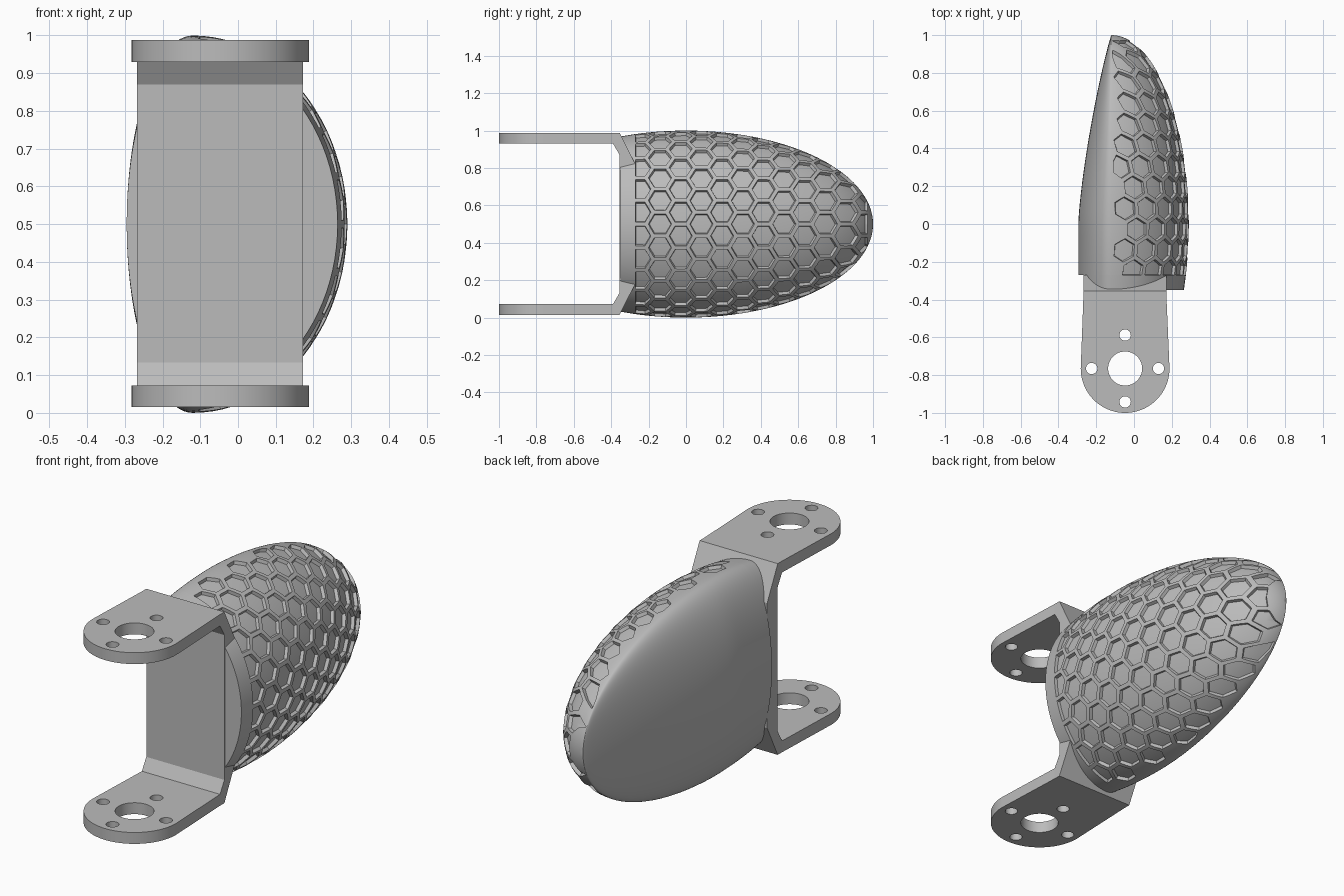
import bpy, bmesh, math
from mathutils import Vector

cube = bpy.data.objects.get("Cube")
if cube:
    bpy.data.objects.remove(cube, do_unlink=True)

grey = bpy.data.materials.new("plain_grey")
grey.use_nodes = True
grey.diffuse_color = (0.5, 0.5, 0.5, 1)
grey.node_tree.nodes["Principled BSDF"].inputs["Base Color"].default_value = (0.5, 0.5, 0.5, 1)

MID_X, MID_Z = -0.12, 0.5        # long axis of the shell
BULGE, HALF_H, BACK = 0.41, 0.5, 0.175
CUT_Y = -0.27                    # where the pattern and the back skin stop


def add_object(name, mesh):
    obj = bpy.data.objects.new(name, mesh)
    bpy.context.collection.objects.link(obj)
    mesh.materials.clear()
    mesh.materials.append(grey)
    return obj


def mesh_from(bm, name):
    bmesh.ops.recalc_face_normals(bm, faces=bm.faces[:])
    mesh = bpy.data.meshes.new(name)
    bm.to_mesh(mesh)
    bm.free()
    return mesh


def evaluated_mesh(obj):
    bpy.context.view_layer.update()
    graph = bpy.context.evaluated_depsgraph_get()
    return bpy.data.meshes.new_from_object(obj.evaluated_get(graph))


def smooth(obj, angle):
    bpy.ops.object.select_all(action='DESELECT')
    obj.select_set(True)
    bpy.context.view_layer.objects.active = obj
    bpy.ops.object.shade_smooth_by_angle(angle=math.radians(angle))


# Shell: half ellipsoid on the outside, shallower tapering back
def scale_at(y):
    return math.sqrt(max(0.0, 1 - y * y))


def ring(y, trimmed=False, segments=96):
    s = scale_at(y)
    back = BACK * (1 - max(y, 0) ** 1.35) ** 0.9
    points = []
    for i in range(segments):
        a = math.tau * i / segments
        x = MID_X + math.cos(a) * (BULGE * s if math.cos(a) > 0 else back)
        if trimmed:
            x = max(x, -0.262)
        points.append((x, y, MID_Z + HALF_H * s * math.sin(a)))
    return points


bm = bmesh.new()
start = math.asin(CUT_Y)
steps = 44
rings = [ring(-0.35, True), ring(CUT_Y - 0.001, True)]
rings += [ring(math.sin(start + (math.pi / 2 - start) * i / steps)) for i in range(steps)]
loops = [[bm.verts.new(p) for p in r] for r in rings]
for a, b in zip(loops, loops[1:]):
    for i in range(len(a)):
        j = (i + 1) % len(a)
        bm.faces.new((a[i], a[j], b[j], b[i]))
tip = bm.verts.new((MID_X, 1, MID_Z))
last = loops[-1]
for i in range(len(last)):
    bm.faces.new((last[i], last[(i + 1) % len(last)], tip))
bm.faces.new(loops[0])
shell = add_object("shell", mesh_from(bm, "shell"))

# Arc length along the unit cross-section, for wrapping the honeycomb
ARC_STEPS, MAX_ANGLE = 300, 1.54
arc = [0.0]
for i in range(ARC_STEPS):
    a = MAX_ANGLE * (i + 0.5) / ARC_STEPS
    arc.append(arc[-1] + math.hypot(BULGE * math.sin(a), HALF_H * math.cos(a)) * MAX_ANGLE / ARC_STEPS)


def angle_for(length):
    for i in range(ARC_STEPS):
        if arc[i + 1] >= length:
            return MAX_ANGLE * (i + (length - arc[i]) / (arc[i + 1] - arc[i])) / ARC_STEPS
    return MAX_ANGLE


def on_shell(y, v, offset):
    y = min(max(y, CUT_Y), 0.97)
    s = scale_at(y)
    a = math.copysign(angle_for(abs(v) / s), v)
    p = Vector((BULGE * s * math.cos(a), y, HALF_H * s * math.sin(a)))
    normal = Vector((p.x / BULGE ** 2, p.y, p.z / HALF_H ** 2)).normalized()
    return p + Vector((MID_X, 0, MID_Z)) + normal * offset


# Honeycomb recesses: one prism per cell, wrapped on the shell
PITCH = 0.128
cutter_bm = bmesh.new()


def add_prism(cy, cv):
    layers = []
    for radius, offset in ((0.058, -0.016), (0.067, 0.02)):
        flat = [(cy + radius * math.cos(k * math.pi / 3),
                 cv + radius * math.sin(k * math.pi / 3)) for k in range(6)]
        corners = [cutter_bm.verts.new(on_shell(y, v, offset)) for y, v in flat]
        inside = [min(max(y, CUT_Y), 0.97) for y, v in flat]
        my = sum(inside) / 6
        limit = arc[-1] * scale_at(my)
        mv = sum(min(max(v, -limit), limit) for y, v in flat) / 6
        layers.append((corners, cutter_bm.verts.new(on_shell(my, mv, offset))))
    (low, low_mid), (high, high_mid) = layers
    for i in range(6):
        j = (i + 1) % 6
        cutter_bm.faces.new((low[j], low[i], low_mid))
        cutter_bm.faces.new((high[i], high[j], high_mid))
        cutter_bm.faces.new((low[i], low[j], high[j]))
        cutter_bm.faces.new((low[i], high[j], high[i]))


for column in range(12):
    cy = -0.25 + column * PITCH * math.sqrt(3) / 2
    for row in range(-7, 8):
        cv = (row + (0.5 if column % 2 == 0 else 0)) * PITCH
        if abs(cv) < arc[-1] * scale_at(min(cy, 0.95)) - 0.012:
            add_prism(cy, cv)

cutter = add_object("honeycomb_cutter", mesh_from(cutter_bm, "honeycomb_cutter"))
cutter.hide_render = True
cut = shell.modifiers.new("honeycomb", 'BOOLEAN')
cut.operation = 'DIFFERENCE'
cut.solver = 'EXACT'
cut.object = cutter
carved = evaluated_mesh(shell)
shell.modifiers.clear()
shell.data = carved
bpy.data.objects.remove(cutter, do_unlink=True)
carved.materials.clear()
carved.materials.append(grey)
smooth(shell, 25)

# Bracket wall with chamfered corners, mirrored about mid height
half_profile = [(-0.39, 0.93), (-0.39, 0.988), (-0.355, 0.988), (-0.27, 0.82)]
profile = [(-0.355, 0.87)] + half_profile
profile += [(y, 1.003 - z) for y, z in reversed(profile)]
bm = bmesh.new()
face = bm.faces.new([bm.verts.new((-0.268, y, z)) for y, z in profile])
moved = bmesh.ops.extrude_face_region(bm, geom=[face])["geom"]
bmesh.ops.translate(bm, vec=(0.44, 0, 0), verts=[v for v in moved if isinstance(v, bmesh.types.BMVert)])
add_object("bracket_wall", mesh_from(bm, "bracket_wall"))

# Bracket arms: rounded plates with a pivot hole and four screw holes
PIVOT = (-0.047, -0.765)


def circle(cx, cy, r, count):
    return [(cx + r * math.cos(math.tau * i / count), cy + r * math.sin(math.tau * i / count))
            for i in range(count)]


def rounded_end():
    return [(PIVOT[0] + 0.235 * math.cos(a), PIVOT[1] + 0.235 * math.sin(a))
            for a in (math.pi + math.pi * i / 40 for i in range(41))]


outlines = [[(0.172, -0.39), (-0.268, -0.39)] + rounded_end(), circle(*PIVOT, 0.09, 48)]
for i in range(4):
    a = i * math.pi / 2
    outlines.append(circle(PIVOT[0] + 0.177 * math.cos(a), PIVOT[1] + 0.177 * math.sin(a), 0.03, 24))

curve = bpy.data.curves.new("arm_outline", 'CURVE')
curve.dimensions = '2D'
curve.fill_mode = 'BOTH'
curve.extrude = 0.029
for outline in outlines:
    spline = curve.splines.new('POLY')
    spline.points.add(len(outline) - 1)
    spline.use_cyclic_u = True
    for point, (x, y) in zip(spline.points, outline):
        point.co = (x, y, 0, 1)
helper = bpy.data.objects.new("arm_outline", curve)
bpy.context.collection.objects.link(helper)
plate = evaluated_mesh(helper)
bpy.data.objects.remove(helper, do_unlink=True)

for name, z in (("upper_arm", 0.959), ("lower_arm", 0.044)):
    bm = bmesh.new()
    bm.from_mesh(plate)
    bmesh.ops.remove_doubles(bm, verts=bm.verts[:], dist=0.0001)
    arm = add_object(name, mesh_from(bm, name))
    arm.location.z = z
    smooth(arm, 30)
